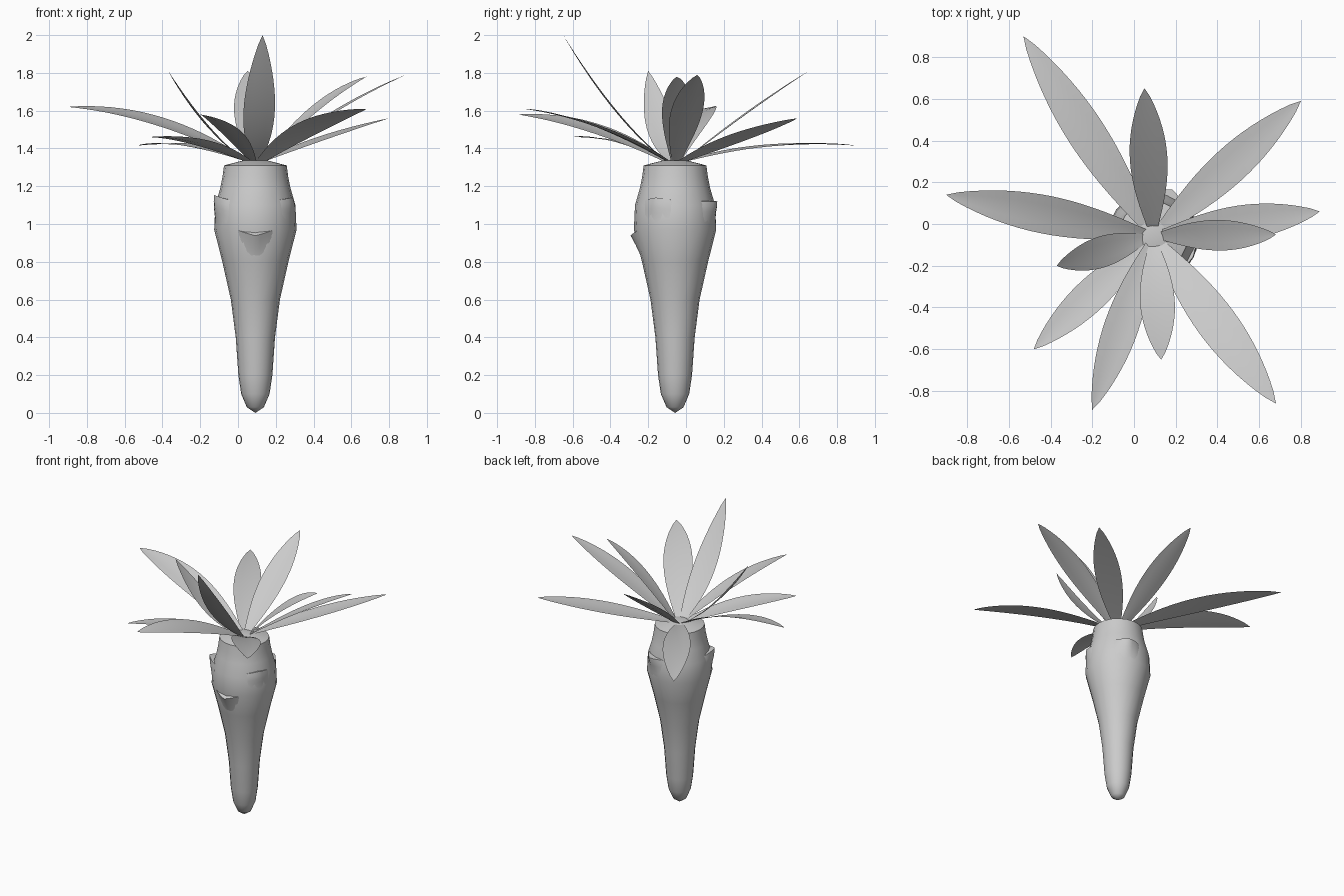
import bpy, bmesh, math
from mathutils import Matrix, Vector

cube = bpy.data.objects.get("Cube")
if cube:
    bpy.data.objects.remove(cube, do_unlink=True)

AXIS = Vector((0.092, -0.058, 0))  # centre line of the root

# Root outline as (radius, height)
PROFILE = [(0.045, 0.03), (0.075, 0.1), (0.09, 0.2), (0.104, 0.4), (0.13, 0.6),
           (0.175, 0.8), (0.218, 0.97), (0.212, 1.1), (0.186, 1.19),
           (0.174, 1.25), (0.166, 1.31), (0.07, 1.335)]

grey = bpy.data.materials.new("plain grey")
grey.use_nodes = True
grey.diffuse_color = (0.6, 0.6, 0.6, 1)
grey.node_tree.nodes["Principled BSDF"].inputs["Base Color"].default_value = (0.6, 0.6, 0.6, 1)


def finish(name, bm):
    mesh = bpy.data.meshes.new(name)
    bm.to_mesh(mesh)
    bm.free()
    mesh.materials.append(grey)
    obj = bpy.data.objects.new(name, mesh)
    bpy.context.collection.objects.link(obj)
    bpy.ops.object.select_all(action='DESELECT')
    obj.select_set(True)
    bpy.context.view_layer.objects.active = obj
    bpy.ops.object.shade_smooth_by_angle(angle=math.radians(45))


def on_root(radius, angle, z):
    return AXIS + Vector((radius * math.cos(angle), radius * math.sin(angle), z))


def root_radius(z):
    for (r0, z0), (r1, z1) in zip(PROFILE, PROFILE[1:]):
        if z0 <= z <= z1:
            return r0 + (r1 - r0) * (z - z0) / (z1 - z0)


# Tapered root, turned from the profile
def make_root(sides=20):
    bm = bmesh.new()
    rings = [[bm.verts.new(on_root(r, math.tau * i / sides, z)) for i in range(sides)]
             for r, z in PROFILE]
    tip = bm.verts.new(AXIS)
    crown = bm.verts.new(AXIS + Vector((0, 0, 1.34)))
    for i in range(sides):
        j = (i + 1) % sides
        for low, high in zip(rings, rings[1:]):
            bm.faces.new((low[i], low[j], high[j], high[i]))
        bm.faces.new((tip, rings[0][j], rings[0][i]))
        bm.faces.new((crown, rings[-1][i], rings[-1][j]))
    finish("root", bm)


# Split in the skin: a flat step on top that blends into the root below
def make_ledge(name, degrees, z, reach, rise, drop, columns=8, rows=6):
    middle = math.radians(degrees)
    half_angle = 0.47
    bm = bmesh.new()
    grid = []
    inner = []
    for c in range(columns + 1):
        s = 2 * c / columns - 1
        bulge = 1 - abs(s)
        angle = middle + s * half_angle
        column = []
        for k in range(rows + 1):
            t = k / rows
            h = z + rise * bulge - drop * t
            r = root_radius(h) - 0.004 + (reach + 0.004) * bulge * (1 - t) ** 1.5
            column.append(bm.verts.new(on_root(r, angle, h)))
        grid.append(column)
        inner.append(bm.verts.new(on_root(root_radius(z) - 0.03, angle, z + 0.005)))
    for c in range(columns):
        a, b = grid[c], grid[c + 1]
        for k in range(rows):
            bm.faces.new((a[k], a[k + 1], b[k + 1], b[k]))
        bm.faces.new((inner[c], a[0], b[0], inner[c + 1]))
    finish(name, bm)


# Arched, pointed leaf from the crown to its tip; roll lifts its left edge
def make_leaf(name, tip, half_width, arch, roll=0, steps=18):
    tip = Vector(tip)
    flat = Vector((tip.x - AXIS.x, tip.y - AXIS.y, 0)).normalized()
    base = AXIS + flat * 0.035 + Vector((0, 0, 1.325))
    side = Matrix.Rotation(math.radians(roll), 3, tip - base) @ Vector((-flat.y, flat.x, 0))
    bm = bmesh.new()
    rows = []
    for k in range(steps):
        t = k / steps
        mid = base.lerp(tip, t) + Vector((0, 0, arch * 4 * t * (1 - t)))
        w = half_width * math.sin(math.pi * (0.06 + 0.94 * t ** 1.1)) ** 0.8
        rows.append([bm.verts.new(mid + side * w * s + Vector((0, 0, 0.08 * w * abs(s))))
                     for s in (-1, -0.5, 0, 0.5, 1)])
    for a, b in zip(rows, rows[1:]):
        for i in range(4):
            bm.faces.new((a[i + 1], a[i], b[i], b[i + 1]))
    end = bm.verts.new(tip)
    for i in range(4):
        bm.faces.new((rows[-1][i + 1], rows[-1][i], end))
    # leaf tops face up
    bm.normal_update()
    if sum(f.normal.z for f in bm.faces) < 0:
        bmesh.ops.reverse_faces(bm, faces=bm.faces)
    finish(name, bm)


make_root()

make_ledge("front_ledge", -90, 0.968, 0.025, -0.03, 0.14)
make_ledge("right_ledge", 203, 1.125, 0.042, 0.028, 0.18)
make_ledge("left_ledge", -28, 1.125, 0.015, 0.015, 0.16)
make_ledge("back_ledge", 68, 1.12, 0.035, 0.0, 0.16)

make_leaf("leaf_right", (-0.9, 0.14, 1.62), 0.094, 0.065, -12)
make_leaf("leaf_front_tall", (0.13, -0.65, 2.0), 0.083, -0.07)
make_leaf("leaf_back", (0.05, 0.65, 1.81), 0.09, 0.01)
make_leaf("leaf_right_steep", (-0.37, -0.2, 1.81), 0.075, -0.06, -9)
make_leaf("leaf_left_steep", (0.68, -0.05, 1.78), 0.076, 0.05, 15)
make_leaf("leaf_left", (0.89, 0.06, 1.79), 0.085, 0.03)
make_leaf("leaf_back_left", (0.8, 0.59, 1.56), 0.088, 0.01, -4)
make_leaf("leaf_front_left", (0.68, -0.86, 1.61), 0.098, 0.045, -8)
make_leaf("leaf_front_right", (-0.2, -0.89, 1.58), 0.085, 0.05, -13)
make_leaf("leaf_front_right_low", (-0.48, -0.6, 1.46), 0.08, 0.035, 5)
make_leaf("leaf_back_right_low", (-0.53, 0.9, 1.415), 0.092, 0.04)
